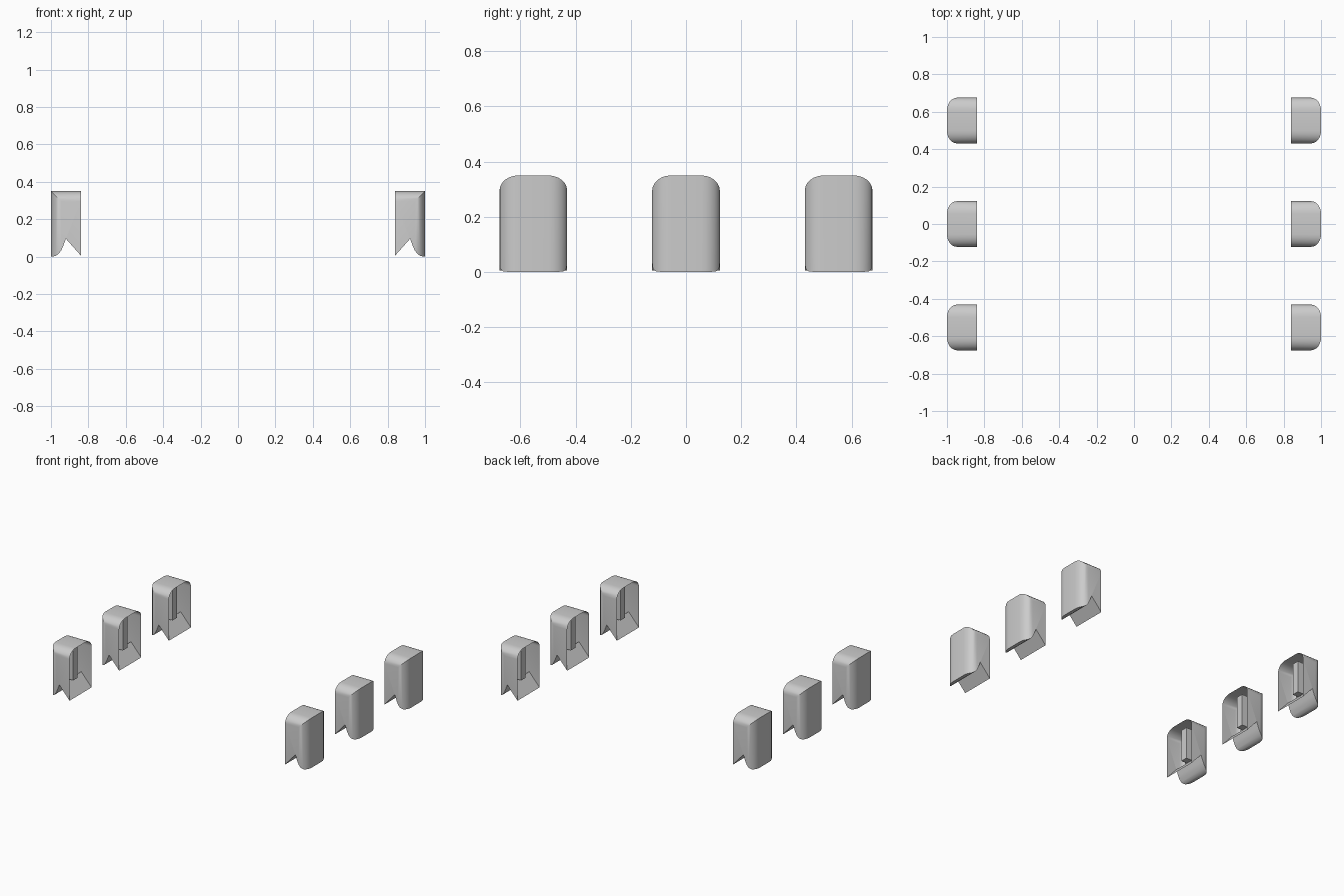
import bpy, bmesh, math
from mathutils import Vector

if "Cube" in bpy.data.objects:
    bpy.data.objects.remove(bpy.data.objects["Cube"])

grey = bpy.data.materials.new("light_grey")
grey.diffuse_color = (0.6, 0.6, 0.6, 1)
grey.use_nodes = True
grey.node_tree.nodes["Principled BSDF"].inputs["Base Color"].default_value = grey.diffuse_color

HALF_W = 0.1225          # half width of one shell along y
RY, RD = 0.068, 0.055    # rounding along y, and its depth from top / outer wall
X0, X1, TOP = 0.84, 1.0, 0.35
SEGS = 6

# side profile (x, z) with the notched foot
PROFILE = [(X0, 0.005), (0.92, 0.095), (0.935, 0.055), (0.945, 0.033), (0.96, 0.013),
           (0.978, 0.002), (X1, 0.0), (X1, TOP), (X0, TOP)]


def link(bm, name):
    me = bpy.data.meshes.new(name)
    bm.to_mesh(me)
    bm.free()
    me.materials.append(grey)
    ob = bpy.data.objects.new(name, me)
    bpy.context.collection.objects.link(ob)
    return ob


def cut(bm, co, no):
    """Slice away everything in front of the plane and cap the opening."""
    res = bmesh.ops.bisect_plane(bm, geom=bm.verts[:] + bm.edges[:] + bm.faces[:], dist=1e-6,
                                 plane_co=co, plane_no=no, clear_outer=True)
    edges = [g for g in res["geom_cut"] if isinstance(g, bmesh.types.BMEdge) and g.is_boundary]
    if edges:
        bmesh.ops.holes_fill(bm, edges=edges, sides=0)


def shell(name, side, y):
    """Hollow shell, open toward the centre, rounded at the top and the outer wall."""
    bm = bmesh.new()
    face = bm.faces.new([bm.verts.new((x, -HALF_W, z)) for x, z in PROFILE])
    ext = bmesh.ops.extrude_face_region(bm, geom=[face])["geom"]
    bmesh.ops.translate(bm, vec=(0, 2 * HALF_W, 0),
                        verts=[v for v in ext if isinstance(v, bmesh.types.BMVert)])
    if not any(len(f.verts) == len(PROFILE) and f.calc_center_median().y < -0.1 for f in bm.faces):
        bm.faces.new([v for v in face.verts])
    bmesh.ops.recalc_face_normals(bm, faces=bm.faces)
    # quarter-ellipse points as (y, depth below the surface)
    arc = [(HALF_W - RY + RY * math.sin(a), RD * (1 - math.cos(a)))
           for a in (math.pi / 2 * i / SEGS for i in range(SEGS + 1))]
    for s in (-1, 1):
        for (ya, da), (yb, db) in zip(arc, arc[1:]):
            ny, nd = db - da, yb - ya
            cut(bm, Vector((0, s * ya, TOP - da)), Vector((0, s * ny, nd)).normalized())
            cut(bm, Vector((X1 - da, s * ya, 0)), Vector((nd, s * ny, 0)).normalized())
    # open inner side
    inner = [f for f in bm.faces if all(abs(v.co.x - X0) < 1e-4 for v in f.verts)]
    bmesh.ops.delete(bm, geom=inner, context="FACES")
    for v in bm.verts:
        v.co = Vector((v.co.x * side, v.co.y + y, v.co.z))
    if side < 0:
        bmesh.ops.reverse_faces(bm, faces=bm.faces)
    ob = link(bm, name)
    bpy.ops.object.select_all(action="DESELECT")
    ob.select_set(True)
    bpy.context.view_layer.objects.active = ob
    bpy.ops.object.shade_smooth_by_angle(angle=math.radians(30))


def rib(name, side, y):
    """Stepped upright rib inside the shell."""
    bm = bmesh.new()
    outline = [(0.985, 0.045), (0.925, 0.045), (0.925, 0.025), (0.88, 0.025)]
    pts = outline + [(x, -w) for x, w in reversed(outline)]
    face = bm.faces.new([bm.verts.new((side * x, y + w, 0.10)) for x, w in pts])
    ext = bmesh.ops.extrude_face_region(bm, geom=[face], use_keep_orig=True)["geom"]
    bmesh.ops.translate(bm, vec=(0, 0, 0.225),
                        verts=[v for v in ext if isinstance(v, bmesh.types.BMVert)])
    bmesh.ops.recalc_face_normals(bm, faces=bm.faces)
    link(bm, name)


# two rows of three
for side, row in ((-1, "left"), (1, "right")):
    for y, place in ((-0.553, "front"), (0, "middle"), (0.553, "back")):
        shell(f"{row}_{place}_shell", side, y)
        rib(f"{row}_{place}_rib", side, y)
